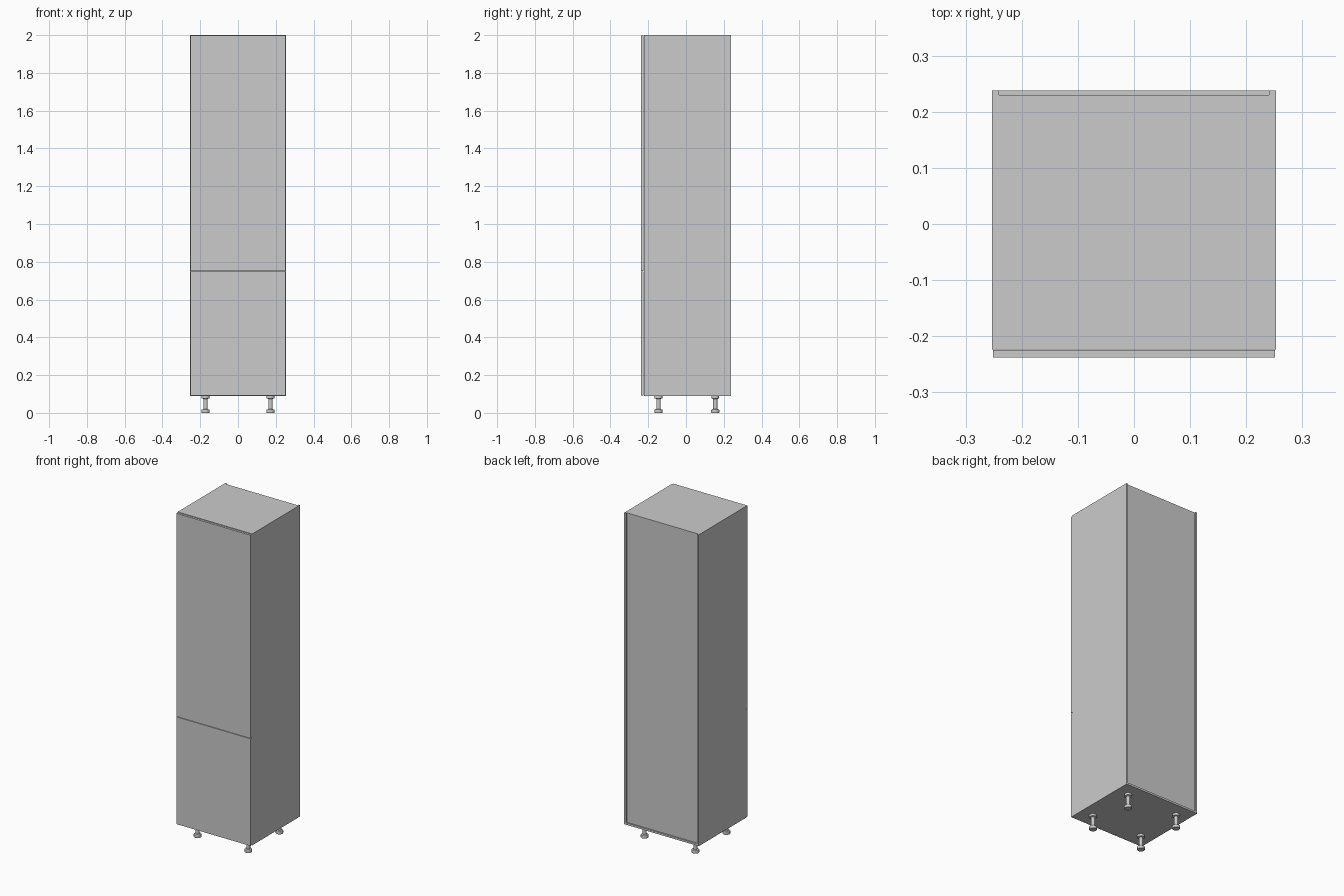
import bpy, bmesh, math
from mathutils import Vector

if "Cube" in bpy.data.objects:
    bpy.data.objects.remove(bpy.data.objects["Cube"])


def box(name, x, y, z):
    """Axis-aligned panel from (min, max) ranges."""
    bm = bmesh.new()
    bmesh.ops.create_cube(bm, size=1)
    for v in bm.verts:
        v.co = Vector([r[0] if c < 0 else r[1] for c, r in zip(v.co, (x, y, z))])
    me = bpy.data.meshes.new(name)
    bm.to_mesh(me)
    bm.free()
    ob = bpy.data.objects.new(name, me)
    bpy.context.collection.objects.link(ob)
    return ob


def lathe_mesh(name, profile, sides=24):
    """Closed solid of revolution around z."""
    bm = bmesh.new()
    vs = [bm.verts.new((r, 0, z)) for r, z in profile]
    es = [bm.edges.new(p) for p in zip(vs, vs[1:])]
    bmesh.ops.spin(bm, geom=vs + es, cent=(0, 0, 0), axis=(0, 0, 1),
                   angle=math.tau, steps=sides, use_merge=False)
    bmesh.ops.remove_doubles(bm, verts=bm.verts[:], dist=1e-5)
    bmesh.ops.recalc_face_normals(bm, faces=bm.faces[:])
    me = bpy.data.meshes.new(name)
    bm.to_mesh(me)
    bm.free()
    return me


W, T = 0.253, 0.012                   # half width, board thickness
FRONT, BACK = -0.2235, 0.238          # carcass depth
PANEL = 0.23                          # rear face of the recessed back panel
Z0, Z1, SPLIT = 0.09, 2.0, 0.75
inner = (-W + T, W - T)

# Carcass
box("left_side", (-W, -W + T), (FRONT, BACK), (Z0, Z1))
box("right_side", (W - T, W), (FRONT, BACK), (Z0, Z1))
box("bottom_board", inner, (FRONT, BACK), (Z0, Z0 + T))
box("top_board", inner, (FRONT, PANEL - 0.003), (Z1 - T, Z1))
box("middle_shelf", inner, (FRONT, PANEL - 0.003), (SPLIT - T / 2, SPLIT + T / 2))
box("back_panel", (-W + T / 2, W - T / 2), (PANEL - 0.003, PANEL), (Z0 + T, Z1))

# Doors, with narrow gaps between them and the carcass
door_x, door_y = (-0.251, 0.251), (-0.238, -0.225)
box("lower_door", door_x, door_y, (Z0 + 0.001, SPLIT - 0.0015))
box("upper_door", door_x, door_y, (SPLIT + 0.0015, Z1 - 0.003))

# Four adjustable legs: foot, stem and mounting flange
leg = lathe_mesh("leg", [
    (0, 0), (0.02, 0), (0.022, 0.003), (0.022, 0.015), (0.02, 0.018),
    (0.011, 0.02), (0.011, 0.074), (0.021, 0.077), (0.021, Z0), (0, Z0)])
for yname, y in (("front", -0.146), ("back", 0.155)):
    for xname, x in (("left", -0.172), ("right", 0.172)):
        ob = bpy.data.objects.new(f"{yname}_{xname}_leg", leg)
        ob.location = (x, y, 0)
        bpy.context.collection.objects.link(ob)
        bpy.context.view_layer.objects.active = ob
        ob.select_set(True)
bpy.ops.object.shade_smooth_by_angle(angle=math.radians(30))
